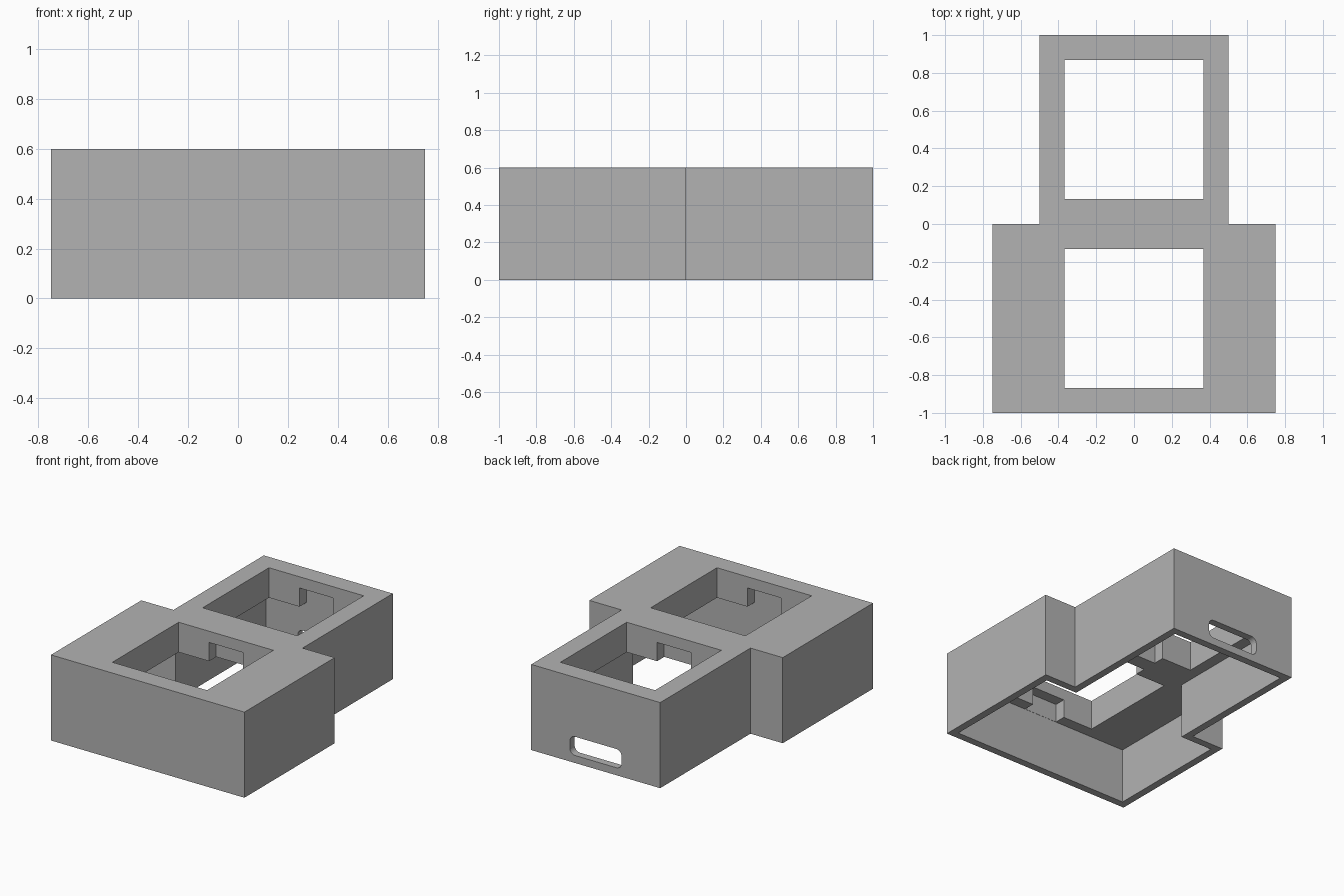
import bpy
import bmesh
import math

if "Cube" in bpy.data.objects:
    bpy.data.objects.remove(bpy.data.objects["Cube"], do_unlink=True)

WALL = 0.0525        # shell thickness
TOP = 0.6
PLATE_UNDER = 0.39   # underside of the thick top plate
HOLE = 0.367         # half width of the square openings

grey = bpy.data.materials.new("plain_grey")
grey.use_nodes = True
grey.diffuse_color = (0.45, 0.45, 0.45, 1)
grey.node_tree.nodes["Principled BSDF"].inputs["Base Color"].default_value = (0.45, 0.45, 0.45, 1)


def prism(name, points, offset):
    """Extrude a closed 3D outline by the offset vector."""
    bm = bmesh.new()
    face = bm.faces.new([bm.verts.new(p) for p in points])
    new = bmesh.ops.extrude_face_region(bm, geom=[face])["geom"]
    bmesh.ops.translate(bm, vec=offset, verts=[v for v in new if isinstance(v, bmesh.types.BMVert)])
    bmesh.ops.recalc_face_normals(bm, faces=bm.faces)
    mesh = bpy.data.meshes.new(name)
    bm.to_mesh(mesh)
    bm.free()
    mesh.materials.append(grey)
    obj = bpy.data.objects.new(name, mesh)
    bpy.context.collection.objects.link(obj)
    return obj


def box(name, x, y0, y1, z0, z1):
    outline = [(-x, y0, z0), (x, y0, z0), (x, y1, z0), (-x, y1, z0)]
    return prism(name, outline, (0, 0, z1 - z0))


def stepped_body(name, inset, z0, z1):
    """Wide front block joined to a narrower back block."""
    half = [(0.75 - inset, -1 + inset), (0.75 - inset, -inset),
            (0.5 - inset, -inset), (0.5 - inset, 1 - inset)]
    outline = half + [(-x, y) for x, y in reversed(half)]
    return prism(name, [(x, y, z0) for x, y in outline], (0, 0, z1 - z0))


def rounded_slot(name, x, z0, z1, radius):
    """Rounded rectangle cut through the back wall."""
    cz, hz = (z0 + z1) / 2, (z1 - z0) / 2
    points = []
    for corner, (sx, sz) in enumerate([(1, 1), (-1, 1), (-1, -1), (1, -1)]):
        for step in range(7):
            a = math.radians(corner * 90 + step * 15)
            points.append((sx * (x - radius) + radius * math.cos(a), 0.9,
                           cz + sz * (hz - radius) + radius * math.sin(a)))
    return prism(name, points, (0, 0.2, 0))


case = stepped_body("case", 0, 0, TOP)

# Hollow underside and cable slot
cutters = [stepped_body("cavity_cutter", WALL, -0.1, PLATE_UNDER),
           rounded_slot("cable_slot_cutter", 0.2, WALL, 0.184, 0.04)]

# Two square openings with clip notches in their front and back edges
for label, cy in (("front", -0.5), ("back", 0.5)):
    cutters.append(box(label + "_opening_cutter", HOLE, cy - HOLE, cy + HOLE, 0.3, 0.7))
    cutters.append(box(label + "_notch_cutter", 0.131, cy - 0.446, cy + 0.446, 0.3, 0.521))

for cutter in cutters:
    cutter.hide_render = True
    mod = case.modifiers.new(cutter.name, "BOOLEAN")
    mod.operation = "DIFFERENCE"
    mod.solver = "EXACT"
    mod.object = cutter

# Bake the cuts and drop the cutters
bpy.context.view_layer.update()
graph = bpy.context.evaluated_depsgraph_get()
result = bpy.data.meshes.new_from_object(case.evaluated_get(graph))
case.modifiers.clear()
case.data = result
for cutter in cutters:
    bpy.data.objects.remove(cutter, do_unlink=True)
